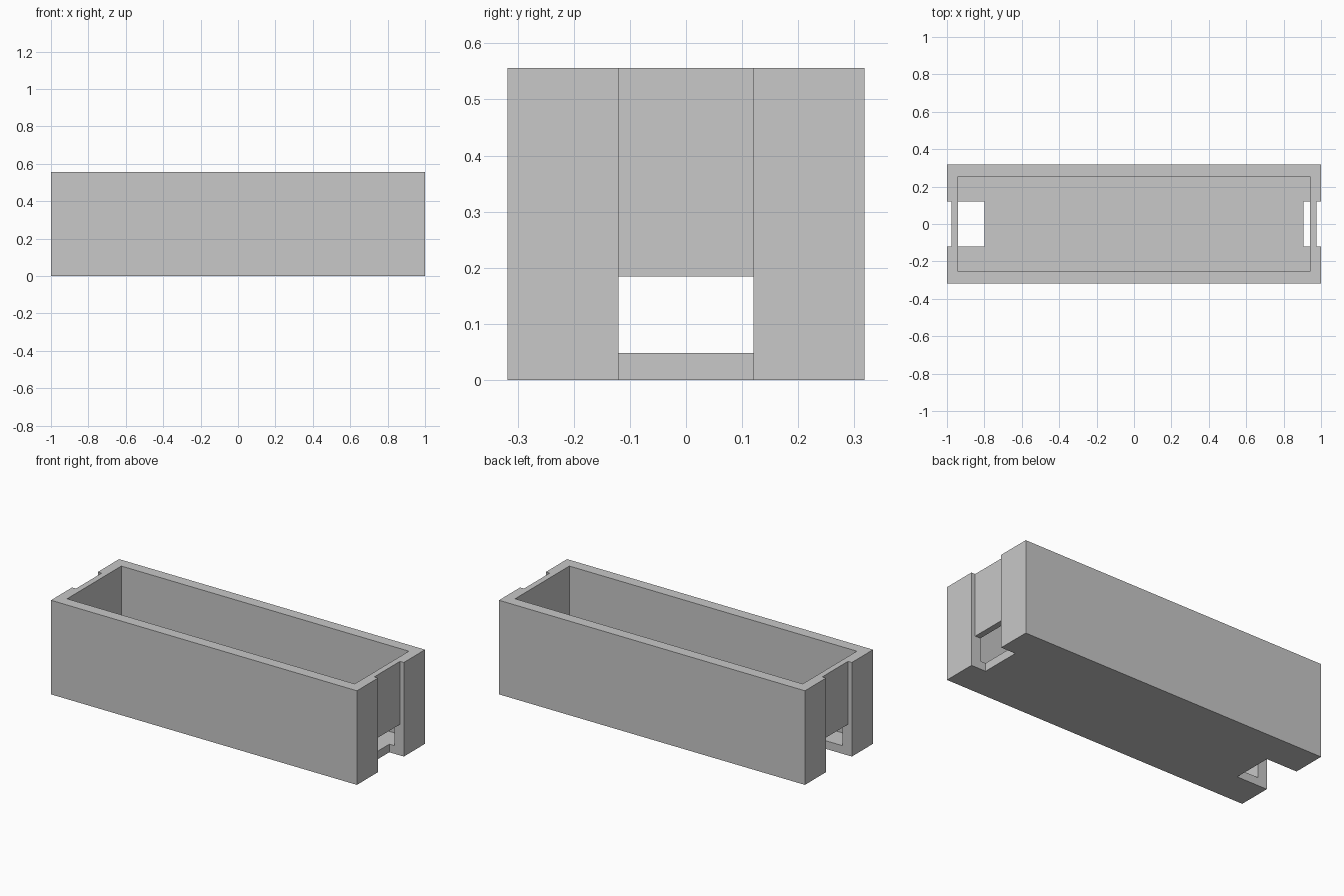
import bpy

cube = bpy.data.objects.get("Cube")
if cube:
    bpy.data.objects.remove(cube, do_unlink=True)

grey = bpy.data.materials.new("plain grey")
grey.use_nodes = True
colour = (0.58, 0.58, 0.58, 1)
grey.diffuse_color = colour
grey.node_tree.nodes["Principled BSDF"].inputs["Base Color"].default_value = colour

LENGTH, WIDTH, HEIGHT = 2.0, 0.636, 0.556
SLOT = 0.12      # half width of the end slots
OVER = 0.1       # how far cutters reach past the body


def box(name, low, high):
    """Axis-aligned box between two corners."""
    centre = [(a + b) / 2 for a, b in zip(low, high)]
    bpy.ops.mesh.primitive_cube_add(size=1, location=centre)
    obj = bpy.context.object
    obj.name = name
    obj.scale = [b - a for a, b in zip(low, high)]
    bpy.ops.object.transform_apply(location=True, rotation=False, scale=True)
    obj.data.materials.append(grey)
    return obj


def cut(target, name, low, high):
    """Carve a box out of the target, then discard the cutter."""
    cutter = box(name, low, high)
    cutter.hide_render = True
    mod = target.modifiers.new(name, "BOOLEAN")
    mod.operation = "DIFFERENCE"
    mod.solver = "EXACT"
    mod.object = cutter
    bpy.context.view_layer.objects.active = target
    bpy.ops.object.modifier_apply(modifier=mod.name)
    bpy.data.objects.remove(cutter, do_unlink=True)


# Open-topped trough
trough = box("trough", (-LENGTH / 2, -WIDTH / 2, 0), (LENGTH / 2, WIDTH / 2, HEIGHT))
cut(trough, "cavity", (-0.94, -0.253, 0.048), (0.94, 0.253, HEIGHT + OVER))

# Each end: a shallow full-height groove and a low opening that notches the floor
for side, notch in ((-1, 0.80), (1, 0.905)):
    for name, depth, bottom, top in (
        ("groove", 0.975, -OVER, HEIGHT + OVER),
        ("opening", notch, -OVER, 0.184),
    ):
        x1, x2 = sorted((side * depth, side * (LENGTH / 2 + OVER)))
        cut(trough, name, (x1, -SLOT, bottom), (x2, SLOT, top))
